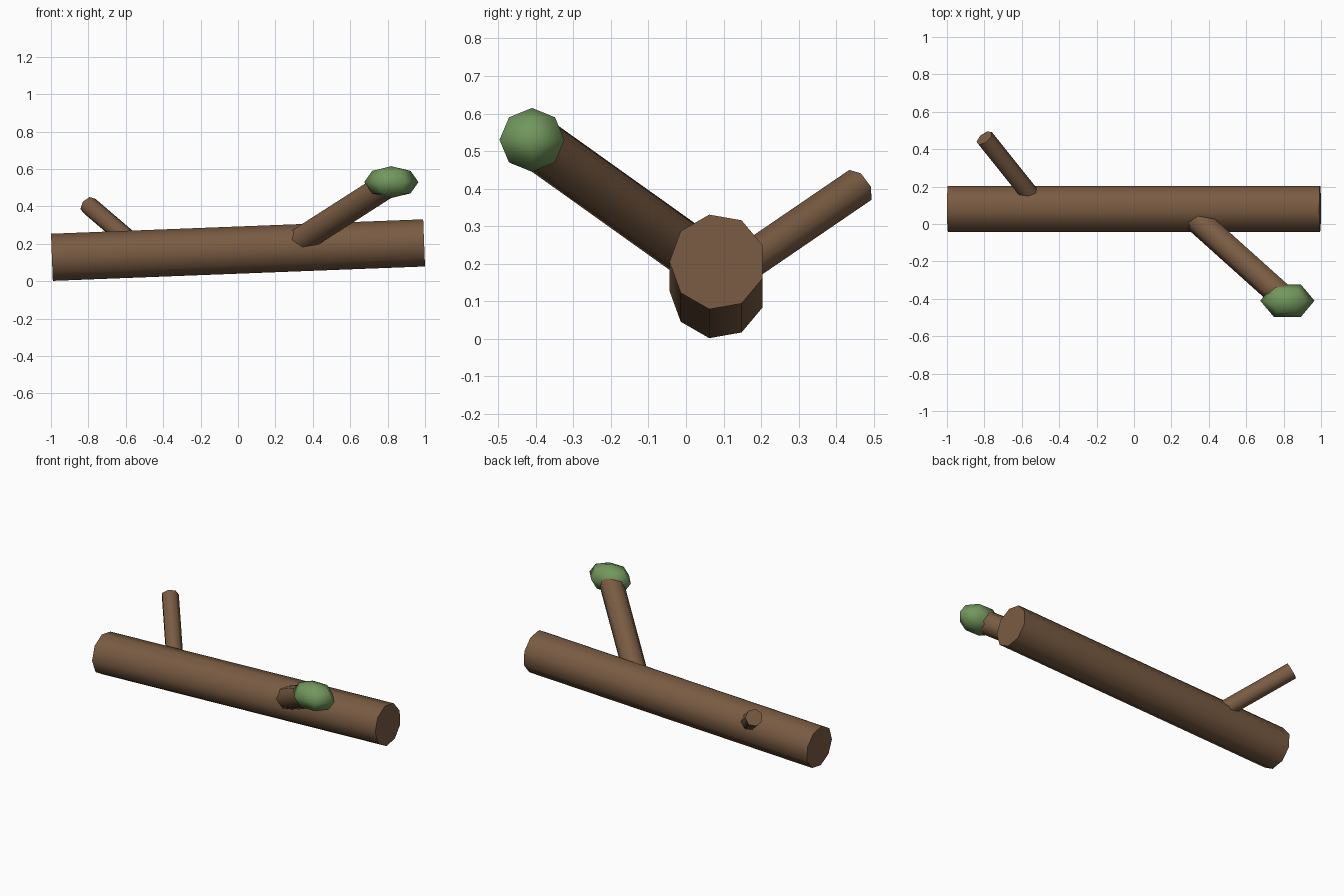
import bpy, math
from mathutils import Vector, Matrix

if "Cube" in bpy.data.objects:
    bpy.data.objects.remove(bpy.data.objects["Cube"])


def material(name, rgb):
    m = bpy.data.materials.new(name)
    m.diffuse_color = (*rgb, 1.0)
    m.use_nodes = True
    m.node_tree.nodes["Principled BSDF"].inputs["Base Color"].default_value = m.diffuse_color
    return m


bark = material("bark_brown", (0.192, 0.105, 0.055))
green = material("leaf_green", (0.168, 0.310, 0.108))


def rod(name, start, end, radius, sides, phase):
    """Closed cylinder between two points; phase turns its corners about the axis."""
    a, b = Vector(start), Vector(end)
    bpy.ops.mesh.primitive_cylinder_add(vertices=sides, radius=radius, depth=(b - a).length)
    ob = bpy.context.object
    ob.name = name
    ob.data.transform(Matrix.Rotation(phase, 4, 'Z'))
    # local z runs along the rod, local x is level
    z = (b - a).normalized()
    x = Vector((0, 0, 1)).cross(z).normalized()
    turn = Matrix((x, z.cross(x), z)).transposed().to_4x4()
    ob.data.transform(Matrix.Translation((a + b) / 2) @ turn)
    ob.data.materials.append(bark)
    bpy.ops.object.shade_smooth_by_angle(angle=math.radians(60))
    return ob


# Fallen trunk, nine sides with a corner towards the front
rod("trunk", (-0.995, 0.084, 0.128), (0.995, 0.084, 0.205), 0.128, 9, math.radians(90))

# Side branches, rooted in the middle of the trunk
rod("back_branch", (-0.50, 0.085, 0.15), (-0.80, 0.46, 0.406), 0.051, 7, math.radians(90))
rod("front_branch", (0.27, 0.085, 0.178), (0.81, -0.40, 0.524), 0.072, 7, math.radians(90))

# Leaf tuft on the tip of the front branch
bpy.ops.mesh.primitive_uv_sphere_add(segments=6, ring_count=4, radius=1)
tuft = bpy.context.object
tuft.name = "leaf_tuft"
# put two corners on the x axis
pts = [v.co for v in tuft.data.vertices if abs(v.co.z) < 0.01]
first = math.atan2(pts[0].y, pts[0].x)
tuft.data.transform(Matrix.Translation((0.82, -0.41, 0.53))
                    @ Matrix.Diagonal((0.145, 0.10, 0.085, 1))
                    @ Matrix.Rotation(-first, 4, 'Z'))
tuft.data.materials.append(green)
bpy.ops.object.shade_smooth()
